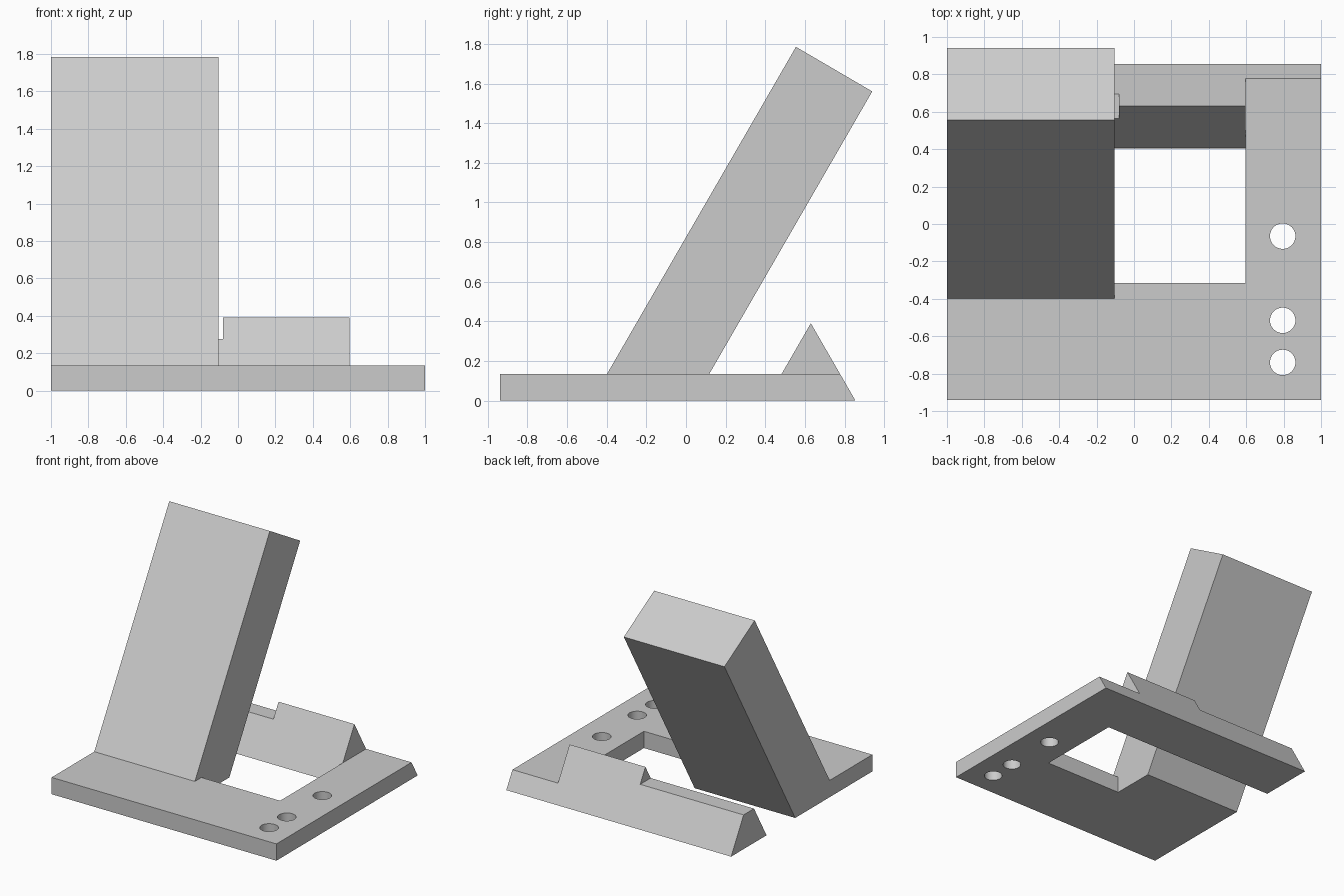
import bpy, bmesh, math

if "Cube" in bpy.data.objects:
    bpy.data.objects.remove(bpy.data.objects["Cube"])

T = 0.135                      # plate thickness
S = 0.225 / 0.39               # run per rise of every sloped face
grey = bpy.data.materials.new("plain grey")
grey.diffuse_color = (0.6, 0.6, 0.6, 1)
grey.use_nodes = True
grey.node_tree.nodes["Principled BSDF"].inputs["Base Color"].default_value = grey.diffuse_color


def prism(name, profile, x0, x1):
    """Extrude a (y, z) profile from x0 to x1."""
    bm = bmesh.new()
    rings = [[bm.verts.new((x, y, z)) for y, z in profile] for x in (x0, x1)]
    bm.faces.new(rings[0])
    bm.faces.new(rings[1])
    n = len(profile)
    for i in range(n):
        j = (i + 1) % n
        bm.faces.new((rings[0][i], rings[0][j], rings[1][j], rings[1][i]))
    bmesh.ops.recalc_face_normals(bm, faces=bm.faces)
    mesh = bpy.data.meshes.new(name)
    bm.to_mesh(mesh)
    bm.free()
    ob = bpy.data.objects.new(name, mesh)
    bpy.context.collection.objects.link(ob)
    mesh.materials.append(grey)
    return ob


def combine(target, other, operation):
    """Apply a boolean and remove the helper."""
    mod = target.modifiers.new("combine", 'BOOLEAN')
    mod.operation, mod.object, mod.solver = operation, other, 'EXACT'
    bpy.context.view_layer.objects.active = target
    bpy.ops.object.modifier_apply(modifier=mod.name)
    bpy.data.objects.remove(other)


def slope(y, z):
    """Point at height z on the leaning plane that meets the floor at y."""
    return (y + S * z, z)


# base plate with its sloped rear edge
body = prism("angled_stand", [(-0.94, 0), (0.855, 0), (0.855 - S * T, T), (-0.94, T)], -1, 1)

# window, and the gap behind the leaning block
window = prism("window_cutter", [(-0.315, -0.1), slope(0.405, -0.1), slope(0.405, 0.3), (-0.315, 0.3)],
               -0.105, 0.595)
combine(body, window, 'DIFFERENCE')
gap = prism("gap_cutter", [slope(0.04, -0.1), slope(0.405, -0.1), slope(0.405, 0.3), slope(0.04, 0.3)],
            -1.2, 0.1)
combine(body, gap, 'DIFFERENCE')

# three round holes
for y in (-0.065, -0.515, -0.74):
    bpy.ops.mesh.primitive_cylinder_add(vertices=48, radius=0.068, depth=1, location=(0.795, y, 0))
    combine(body, bpy.context.object, 'DIFFERENCE')

# leaning block
block = prism("leaning_block", [slope(-0.476, T), slope(0.04, T), (0.94, 1.56), (0.555, 1.785)], -1, -0.105)
combine(body, block, 'UNION')

# triangular rear ridge, with its lower flat-topped part
ridge = prism("rear_ridge", [slope(0.405, T), (0.63, 0.39), (0.855 - S * T, T)], -0.08, 0.595)
low = 0.275
low_ridge = prism("low_ridge", [slope(0.405, T), slope(0.405, low), (0.855 - S * low, low),
                                (0.855 - S * T, T)], -1, -0.08)
combine(ridge, low_ridge, 'UNION')
combine(body, ridge, 'UNION')

# merge flush faces and smooth the hole walls
bm = bmesh.new()
bm.from_mesh(body.data)
bmesh.ops.remove_doubles(bm, verts=bm.verts, dist=0.0005)
bmesh.ops.dissolve_limit(bm, angle_limit=math.radians(1), verts=bm.verts, edges=bm.edges)
bm.to_mesh(body.data)
bm.free()
bpy.ops.object.select_all(action='DESELECT')
body.select_set(True)
bpy.context.view_layer.objects.active = body
bpy.ops.object.shade_smooth_by_angle(angle=math.radians(20))
